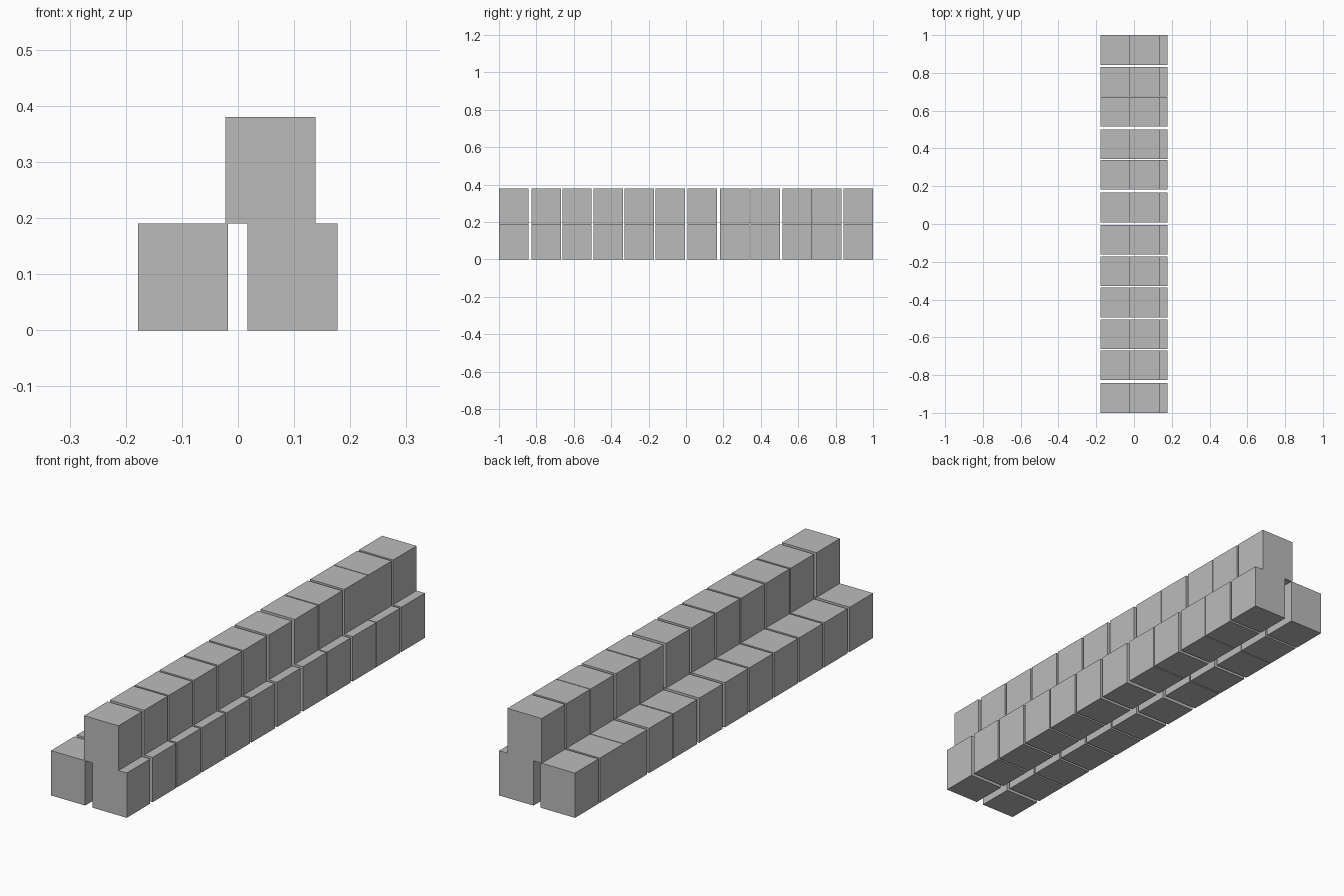
import bpy

# Remove the default cube
default = bpy.data.objects.get("Cube")
if default:
    bpy.data.objects.remove(default, do_unlink=True)

# Single plain material
GREY = (0.5, 0.5, 0.5, 1.0)
grey = bpy.data.materials.new("plain_grey")
grey.use_nodes = True
grey.diffuse_color = GREY
grey.node_tree.nodes["Principled BSDF"].inputs["Base Color"].default_value = GREY

# Block size, and the slightly uneven spacing shared by all rows
WIDTH, LENGTH, HEIGHT = 0.161, 0.157, 0.19
STATIONS = [-0.921, -0.748, -0.583, -0.416, -0.25, -0.084,
            0.087, 0.261, 0.423, 0.594, 0.754, 0.921]


def block(name, x, y, z):
    """One block, resting with its underside at height z."""
    bpy.ops.mesh.primitive_cube_add(size=1, location=(x, y, z + HEIGHT / 2))
    obj = bpy.context.object
    obj.name = name
    obj.dimensions = (WIDTH, LENGTH, HEIGHT)
    bpy.ops.object.transform_apply(location=False, rotation=False, scale=True)
    obj.data.materials.append(grey)


# Two rows on the ground and one row stacked across them
ROWS = {
    "lower_right_block": (-0.098, 0),
    "lower_left_block": (0.097, 0),
    "upper_block": (0.058, HEIGHT),
}
for row, (x, z) in ROWS.items():
    for number, y in enumerate(STATIONS, 1):
        block(f"{row}_{number}", x, y, z)
